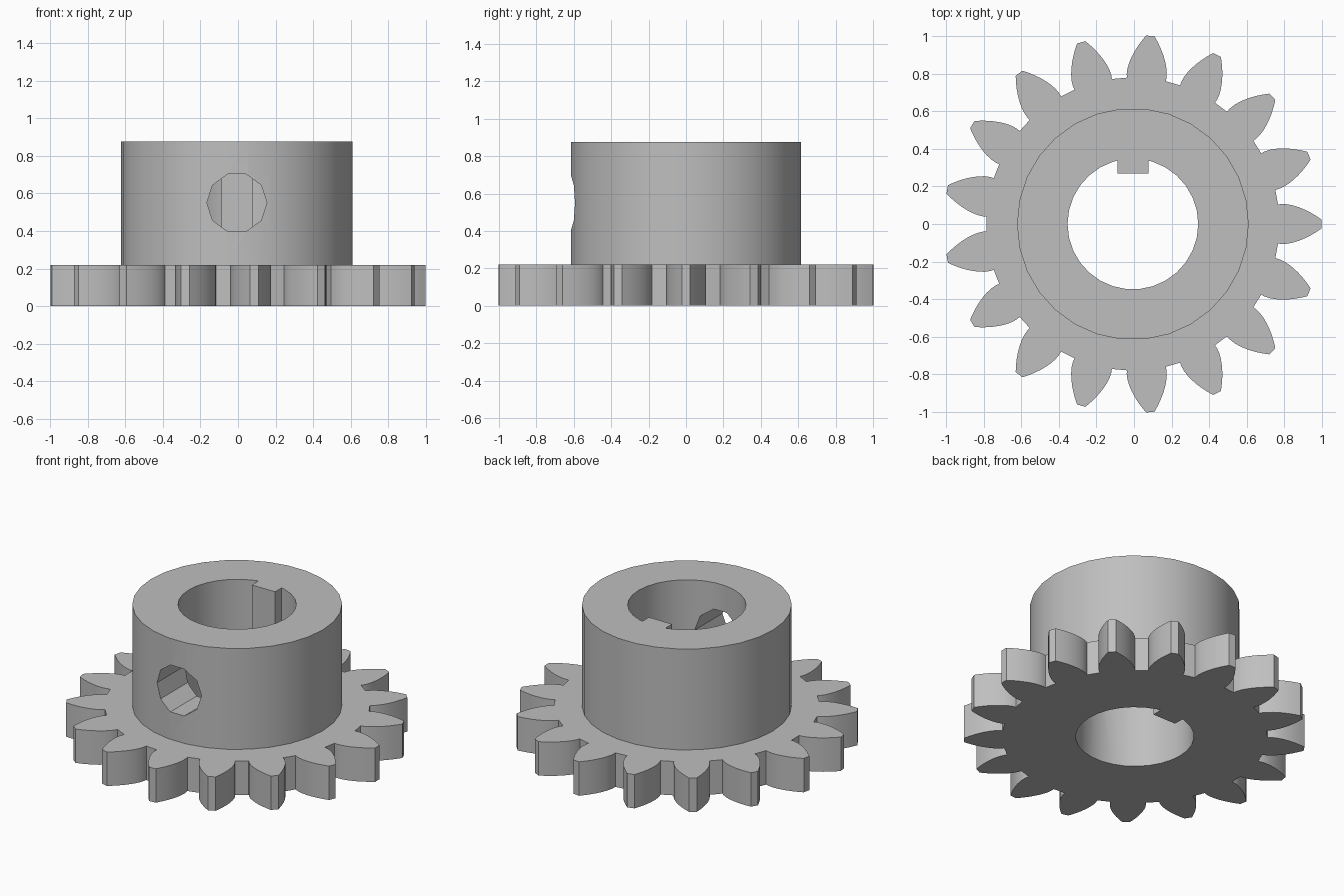
import bpy
import bmesh
from math import sin, cos, pi, radians, sqrt, atan
from mathutils import Matrix, Vector

cube = bpy.data.objects.get("Cube")
if cube:
    bpy.data.objects.remove(cube, do_unlink=True)

TEETH = 17
CENTRE_X = -0.006
GEAR_H, HUB_H = 0.22, 0.875
ROOT_R, BASE_R, TIP_R = 0.78, 0.80, 1.006
HUB_R, BORE_R = 0.617, 0.348

steel = bpy.data.materials.new("grey steel")
steel.use_nodes = True
steel.diffuse_color = (0.52, 0.52, 0.52, 1)
steel.node_tree.nodes["Principled BSDF"].inputs["Base Color"].default_value = (0.52, 0.52, 0.52, 1)


def polar(r, a):
    return (r * cos(a), r * sin(a))


def prism(name, outline, z0, z1, matrix=None):
    """Extrude a flat outline from z0 to z1."""
    bm = bmesh.new()
    face = bm.faces.new([bm.verts.new((x, y, z0)) for x, y in outline])
    out = bmesh.ops.extrude_face_region(bm, geom=[face])
    top = [v for v in out["geom"] if isinstance(v, bmesh.types.BMVert)]
    bmesh.ops.translate(bm, verts=top, vec=Vector((0, 0, z1 - z0)))
    bmesh.ops.recalc_face_normals(bm, faces=bm.faces)
    if matrix:
        bm.transform(matrix)
    bm.transform(Matrix.Translation((CENTRE_X, 0, 0)))
    mesh = bpy.data.meshes.new(name)
    bm.to_mesh(mesh)
    bm.free()
    mesh.materials.append(steel)
    obj = bpy.data.objects.new(name, mesh)
    bpy.context.collection.objects.link(obj)
    return obj


def combine(target, other, operation):
    """Apply a boolean and drop the helper."""
    mod = target.modifiers.new(operation.lower(), "BOOLEAN")
    mod.operation = operation
    mod.solver = "EXACT"
    mod.object = other
    bpy.context.view_layer.objects.active = target
    bpy.ops.object.modifier_apply(modifier=mod.name)
    bpy.data.objects.remove(other, do_unlink=True)


# Toothed rim: involute flanks on straight roots
half_base = radians(7.65)
flank = [(ROOT_R, half_base)]
STEPS = 7
for i in range(STEPS + 1):
    r = BASE_R + (TIP_R - BASE_R) * i / STEPS
    s = sqrt((r / BASE_R) ** 2 - 1)
    flank.append((r, half_base - (s - atan(s))))
outline = []
for t in range(TEETH):
    mid = 2 * pi * t / TEETH
    outline += [polar(r, mid - a) for r, a in flank]
    outline += [polar(r, mid + a) for r, a in reversed(flank)]
gear = prism("gear", outline, 0, GEAR_H)

# Round hub on top of the rim
SIDES = 30
circle = [polar(HUB_R, 2 * pi * i / SIDES) for i in range(SIDES)]
combine(gear, prism("hub", circle, GEAR_H / 2, HUB_H), "UNION")

# Bore with a key standing in from the back
KEY_W, KEY_Y = 0.083, 0.27
bore = [polar(BORE_R, radians(a)) for a in range(108, 433, 12)]
edge_y = sqrt(BORE_R ** 2 - KEY_W ** 2)
bore += [(KEY_W, edge_y), (KEY_W, KEY_Y), (-KEY_W, KEY_Y), (-KEY_W, edge_y)]
combine(gear, prism("bore_cutter", bore, -0.2, HUB_H + 0.2), "DIFFERENCE")

# Ten-sided set screw hole through the front wall
hole = [polar(0.16, 2 * pi * i / 10) for i in range(10)]
place = Matrix.Translation((0, 0, 0.55)) @ Matrix.Rotation(pi / 2, 4, "X")
combine(gear, prism("screw_hole_cutter", hole, 0.1, 0.8, place), "DIFFERENCE")

# Smooth round walls, crisp corners
bpy.ops.object.select_all(action="DESELECT")
gear.select_set(True)
bpy.context.view_layer.objects.active = gear
bpy.ops.object.shade_smooth_by_angle(angle=radians(25))
